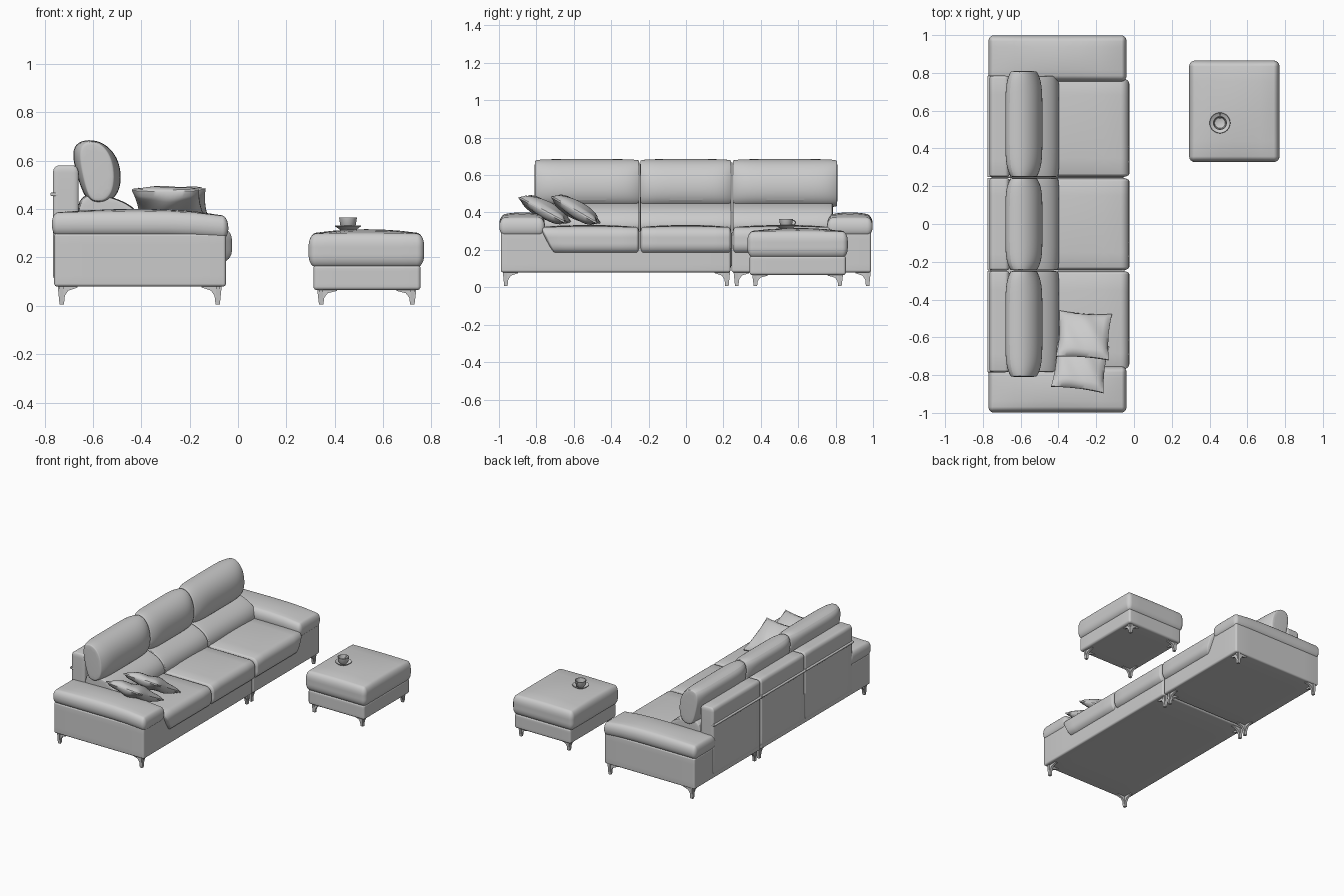
import bpy, bmesh, math
from mathutils import Vector, Matrix

cube = bpy.data.objects.get("Cube")
if cube:
    bpy.data.objects.remove(cube, do_unlink=True)

GREY = (0.6, 0.6, 0.6, 1)
grey = bpy.data.materials.new("soft_grey")
grey.use_nodes = True
grey.diffuse_color = GREY
grey.node_tree.nodes["Principled BSDF"].inputs["Base Color"].default_value = GREY
parts = []


def finish(name, bm):
    bmesh.ops.recalc_face_normals(bm, faces=bm.faces)
    mesh = bpy.data.meshes.new(name)
    bm.to_mesh(mesh)
    bm.free()
    mesh.materials.append(grey)
    obj = bpy.data.objects.new(name, mesh)
    bpy.context.collection.objects.link(obj)
    parts.append(obj)
    return obj


def unit_block(cuts=11):
    bm = bmesh.new()
    bmesh.ops.create_cube(bm, size=2)
    bmesh.ops.subdivide_edges(bm, edges=bm.edges, cuts=cuts, use_grid_fill=True)
    return bm


def soft_box(name, lo, hi, radius, dome=0, shape=None):
    """Rounded box between two corners, with a domed top and optional reshaping."""
    lo, hi = Vector(lo), Vector(hi)
    mid, half = (lo + hi) / 2, (hi - lo) / 2
    bm = unit_block()
    for v in bm.verts:
        t = v.co.copy()
        core, d = Vector(), Vector()
        for i in range(3):
            a, sign = abs(t[i]), math.copysign(1, t[i])
            core[i] = sign * (half[i] - radius[i]) * min(1, a * 2)
            d[i] = sign * math.tan(math.pi / 4 * max(0, a * 2 - 1))
        d.normalize()
        p = Vector(core[i] + radius[i] * d[i] for i in range(3))
        u, w = p.x / half.x, p.y / half.y
        if p.z > 0:
            p.z += dome * (1 - u * u) * (1 - w * w) * p.z / half.z
        v.co = mid + (shape(p, half) if shape else p)
    return finish(name, bm)


def cushion_roll(name, profile, y0, y1, pinch):
    """Cross-section in x/z carried along y, thinner at both ends."""
    bm = bmesh.new()
    cx = sum(p[0] for p in profile) / len(profile)
    cz = sum(p[1] for p in profile) / len(profile)
    steps, rings = 16, []
    for k in range(steps + 1):
        t = math.sin(math.pi * (k / steps - 0.5))
        sx, sz = 1 - pinch * abs(t) ** 6, 1 - 0.06 * abs(t) ** 10
        y = (y0 + y1) / 2 + t * (y1 - y0) / 2
        rings.append([bm.verts.new((cx + (x - cx) * sx, y, cz + (z - cz) * sz))
                      for x, z in profile])
    n = len(profile)
    for a, b in zip(rings, rings[1:]):
        for i in range(n):
            bm.faces.new((a[i], a[(i + 1) % n], b[(i + 1) % n], b[i]))
    bm.faces.new(rings[0])
    bm.faces.new(rings[-1])
    obj = finish(name, bm)
    obj.modifiers.new("smooth", 'SUBSURF').levels = 2
    obj.modifiers["smooth"].render_levels = 2


def leg(name, x, y, sx, sy, height):
    """Corner bracket foot: two curved wings meeting at the outer corner."""
    wing = [(0, 0), (0.018, 0), (0.022, 0.45), (0.036, 0.72), (0.075, 0.88),
            (0.075, 1.05), (-0.008, 1.05), (-0.004, 0.5)]
    bm = bmesh.new()
    for along_x in (True, False):
        sides = []
        for w in (0, 0.016):
            ring = []
            for a, h in wing:
                px, py = (a, w) if along_x else (w, a)
                ring.append(bm.verts.new((x - sx * px, y - sy * py, 0.006 + h * (height - 0.006))))
            sides.append(ring)
        bm.faces.new(sides[0])
        bm.faces.new(sides[1])
        for i in range(len(wing)):
            j = (i + 1) % len(wing)
            bm.faces.new((sides[0][i], sides[0][j], sides[1][j], sides[1][i]))
    finish(name, bm)


def four_legs(prefix, x0, x1, y0, y1, height):
    for x, sx, xn in ((x0, -1, "back"), (x1, 1, "front")):
        for y, sy, yn in ((y0, -1, "right"), (y1, 1, "left")):
            leg(f"{prefix}_leg_{xn}_{yn}", x, y, sx, sy, height)


def lathe(name, profile, centre):
    bm = bmesh.new()
    verts = [bm.verts.new((r, 0, z)) for r, z in profile]
    edges = [bm.edges.new(e) for e in zip(verts, verts[1:])]
    bmesh.ops.spin(bm, geom=verts + edges, cent=(0, 0, 0), axis=(0, 0, 1),
                   angle=math.tau, steps=32, use_merge=True)
    bmesh.ops.remove_doubles(bm, verts=bm.verts, dist=0.0002)
    bmesh.ops.translate(bm, verts=bm.verts, vec=centre)
    return finish(name, bm)


def pillow(name, centre, size, thick, tilt, turn):
    bm = unit_block(15)
    for v in bm.verts:
        u, w, h = v.co
        puff = (max(0, 1 - u * u) * max(0, 1 - w * w)) ** 0.45
        crease = 0.006 * math.sin(5 * u + 3 * w) * puff
        v.co = (u * size / 2 * (1 - 0.07 * (1 - w * w)),
                w * size / 2 * (1 - 0.07 * (1 - u * u)),
                h * (0.004 + thick / 2 * puff) + crease)
    bm.transform(Matrix.Translation(centre) @ Matrix.Rotation(math.radians(turn), 4, 'Z')
                 @ Matrix.Rotation(math.radians(tilt), 4, 'X'))
    finish(name, bm)


# Sofa plinth in two sections, each on four feet
for name, y0, y1 in (("long_base", -0.99, 0.238), ("short_base", 0.244, 0.99)):
    soft_box(name, (-0.76, y0, 0.08), (-0.05, y1, 0.3), (0.012, 0.012, 0.012))
    four_legs(name, -0.738, -0.075, y0 + 0.018, y1 - 0.01, 0.085)


# Padded arms
def arm_shape(p, half):
    p.z -= 0.016 * max(0, p.x / half.x) ** 3
    return p


for side, s in (("right", -1), ("left", 1)):
    ys = sorted((s * 0.755, s * 0.998))
    soft_box(f"{side}_arm_pad", (-0.77, ys[0], 0.29), (-0.04, ys[1], 0.385),
             (0.025, 0.03, 0.045), 0.016, arm_shape)

# Seats, back panels, lumbar cushions and headrests, one of each per place
lumbar = [(-0.67, 0.29), (-0.5, 0.29), (-0.40, 0.29), (-0.39, 0.34), (-0.42, 0.405),
          (-0.5, 0.445), (-0.58, 0.465), (-0.67, 0.46)]
headrest = [(-0.61, 0.425), (-0.54, 0.425), (-0.495, 0.46), (-0.48, 0.53), (-0.495, 0.61),
            (-0.54, 0.665), (-0.60, 0.69), (-0.665, 0.68), (-0.688, 0.635), (-0.67, 0.55),
            (-0.64, 0.46)]
for place, y0, y1, outer in (("right", -0.785, -0.248, -1), ("middle", -0.246, 0.244, 0),
                             ("left", 0.248, 0.785, 1)):
    def seat_shape(p, half):
        # Outer seats taper inward at the lower outside corner
        if outer and p.y * outer > 0:
            p.y -= outer * 0.075 * (p.y * outer / half.y) * max(0, 0.5 - p.z / half.z / 2)
        return p

    soft_box(f"{place}_seat", (-0.66, y0, 0.18), (-0.025, y1, 0.322),
             (0.045, 0.018, 0.05), 0.012, seat_shape)
    soft_box(f"{place}_back_panel", (-0.765, y0, 0.1), (-0.66, y1, 0.58),
             (0.022, 0.012, 0.03))
    cushion_roll(f"{place}_lumbar_cushion", lumbar, y0, y1, 0.06)
    cushion_roll(f"{place}_headrest", headrest, y0 - 0.025 * (outer < 0),
                 y1 + 0.025 * (outer > 0), 0.32)
    soft_box(f"{place}_back_piping", (-0.776, y0, 0.454), (-0.74, y1, 0.468),
             (0.005, 0.005, 0.005))

# Scatter pillows leaning on the right arm
pillow("rear_pillow", (-0.285, -0.755, 0.415), 0.28, 0.085, -28, -7)
pillow("front_pillow", (-0.265, -0.59, 0.415), 0.28, 0.085, -30, -4)

# Footstool
soft_box("footstool_base", (0.312, 0.34, 0.065), (0.755, 0.855, 0.17), (0.015, 0.015, 0.015))
soft_box("footstool_cushion", (0.292, 0.328, 0.16), (0.77, 0.865, 0.298),
         (0.03, 0.03, 0.05), 0.019)
four_legs("footstool", 0.335, 0.73, 0.362, 0.832, 0.07)

# Cup and saucer
spot = (0.455, 0.535, 0.312)
lathe("saucer", [(0, 0), (0.03, 0), (0.055, 0.018), (0.053, 0.021), (0.03, 0.006), (0, 0.006)], spot)
lathe("cup", [(0, 0.006), (0.02, 0.006), (0.032, 0.022), (0.037, 0.053), (0.033, 0.053),
              (0.028, 0.026), (0, 0.016)], spot)
bpy.ops.mesh.primitive_torus_add(major_radius=0.012, minor_radius=0.003, major_segments=20,
                                 minor_segments=8, location=(0.455, 0.573, 0.346),
                                 rotation=(0, math.pi / 2, 0))
handle = bpy.context.object
handle.name = "cup_handle"
handle.data.materials.append(grey)
parts.append(handle)

# Smooth padding, crisp folds
bpy.ops.object.select_all(action='DESELECT')
for obj in parts:
    obj.select_set(True)
bpy.context.view_layer.objects.active = parts[0]
bpy.ops.object.shade_smooth_by_angle(angle=math.radians(40))
